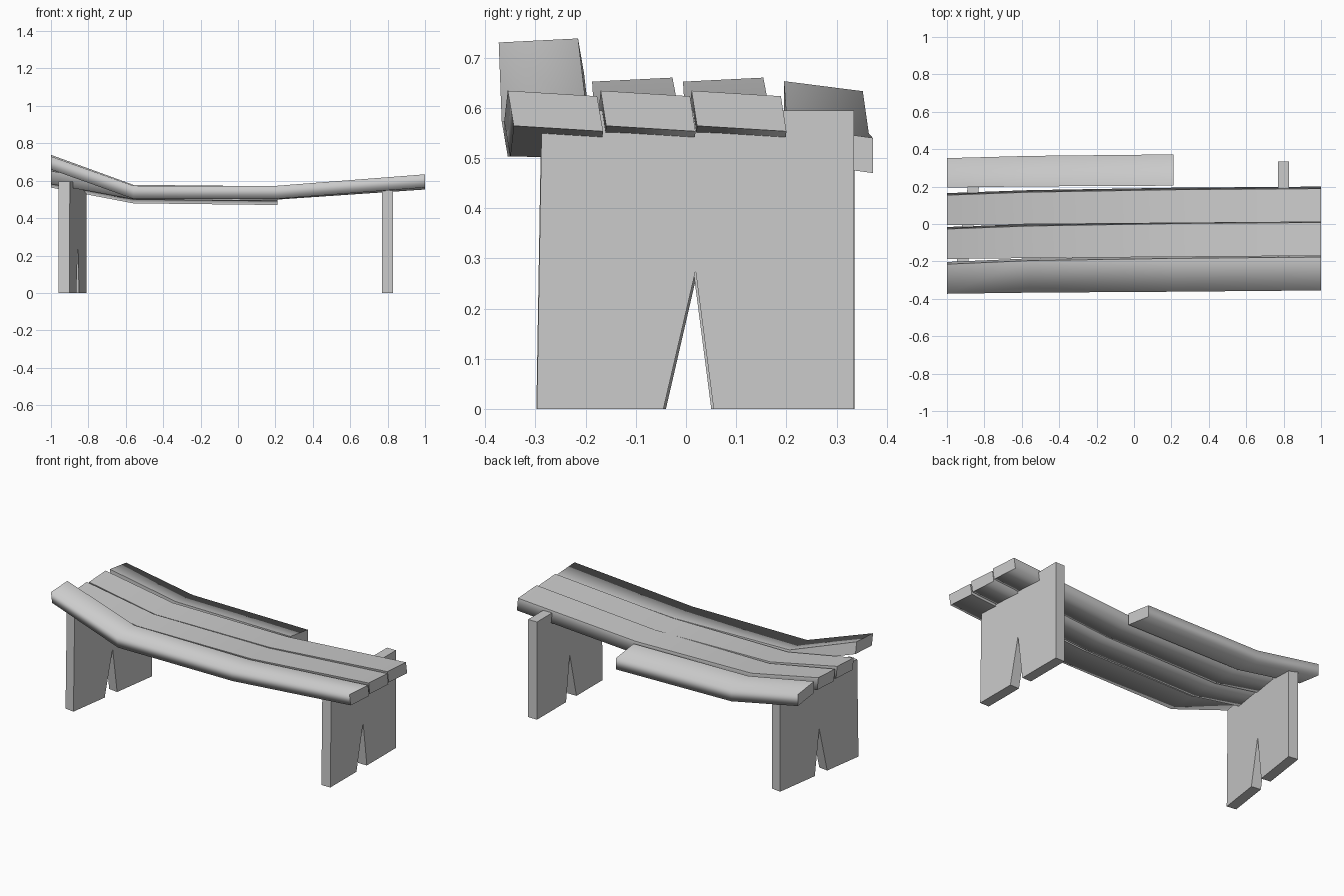
import bpy
import bmesh
import math

if "Cube" in bpy.data.objects:
    bpy.data.objects.remove(bpy.data.objects["Cube"], do_unlink=True)

# One plain grey finish
GREY = 0.6
grey = bpy.data.materials.new("plain_grey")
grey.use_nodes = True
grey.diffuse_color = (GREY, GREY, GREY, 1)
bsdf = next(n for n in grey.node_tree.nodes if n.type == 'BSDF_PRINCIPLED')
bsdf.inputs["Base Color"].default_value = (GREY, GREY, GREY, 1)
bsdf.inputs["Roughness"].default_value = 0.8


def finish(name, bm):
    bmesh.ops.recalc_face_normals(bm, faces=bm.faces[:])
    mesh = bpy.data.meshes.new(name)
    bm.to_mesh(mesh)
    bm.free()
    mesh.materials.append(grey)
    obj = bpy.data.objects.new(name, mesh)
    bpy.context.collection.objects.link(obj)
    return obj


def plank(name, stations, lean, soft_corners, thick=0.07):
    """Loft a four-cornered section through (x, y front, z front, y back, z back)."""
    bm = bmesh.new()
    rings = []
    for x, yf, zf, yb, zb in stations:
        section = [(yf, zf), (yb, zb), (yb + lean, zb - thick), (yf + lean, zf - thick)]
        rings.append([bm.verts.new((x, y, z)) for y, z in section])
    for a, b in zip(rings, rings[1:]):
        for i in range(4):
            j = (i + 1) % 4
            bm.faces.new((a[i], a[j], b[j], b[i])).smooth = True
    # Crisp ends, and crisp long edges except the softened corners
    for ring in (rings[0], rings[-1]):
        for e in bm.faces.new(ring).edges:
            e.smooth = False
    for a, b in zip(rings, rings[1:]):
        for i in range(4):
            if i not in soft_corners:
                bm.edges.get((a[i], b[i])).smooth = False
    return finish(name, bm)


def leg(name, x, y, yaw, thick=0.06):
    """Board leg with a V notch cut in its foot."""
    outline = [(-0.316, 0), (-0.064, 0), (0, 0.275), (0.036, 0),
               (0.316, 0), (0.316, 0.595), (-0.306, 0.595)]
    bm = bmesh.new()
    face = bm.faces.new([bm.verts.new((-thick / 2, py, pz)) for py, pz in outline])
    side = bmesh.ops.extrude_face_region(bm, geom=[face])
    moved = [v for v in side["geom"] if isinstance(v, bmesh.types.BMVert)]
    bmesh.ops.translate(bm, verts=moved, vec=(thick, 0, 0))
    obj = finish(name, bm)
    obj.location = (x, y, 0)
    obj.rotation_euler.z = yaw
    return obj


# Seat planks
plank("front_plank", [(-1, -0.373, 0.730, -0.215, 0.738),
                      (-0.56, -0.367, 0.573, -0.196, 0.578),
                      (0.21, -0.362, 0.573, -0.184, 0.570),
                      (1, -0.355, 0.634, -0.177, 0.623)], 0.012, (0, 3))
for name, shift in (("middle_plank", 0), ("rear_plank", 0.181)):
    plank(name, [(-1, -0.187 + shift, 0.652, -0.027 + shift, 0.660),
                 (-0.56, -0.182 + shift, 0.571, -0.011 + shift, 0.576),
                 (0.21, -0.176 + shift, 0.573, 0.002 + shift, 0.569),
                 (1, -0.170 + shift, 0.634, 0.008 + shift, 0.623)], 0.011, (2, 3))

# Short broken plank at the back
plank("short_back_plank", [(-1, 0.195, 0.653, 0.352, 0.633),
                           (-0.56, 0.201, 0.571, 0.364, 0.549),
                           (0.21, 0.205, 0.563, 0.372, 0.540)], 0.0, (1, 2))

# Legs, the right one slightly twisted
leg("left_leg", 0.80, 0.019, 0)
leg("right_leg", -0.885, 0.019, -math.atan2(0.09, 0.62))
